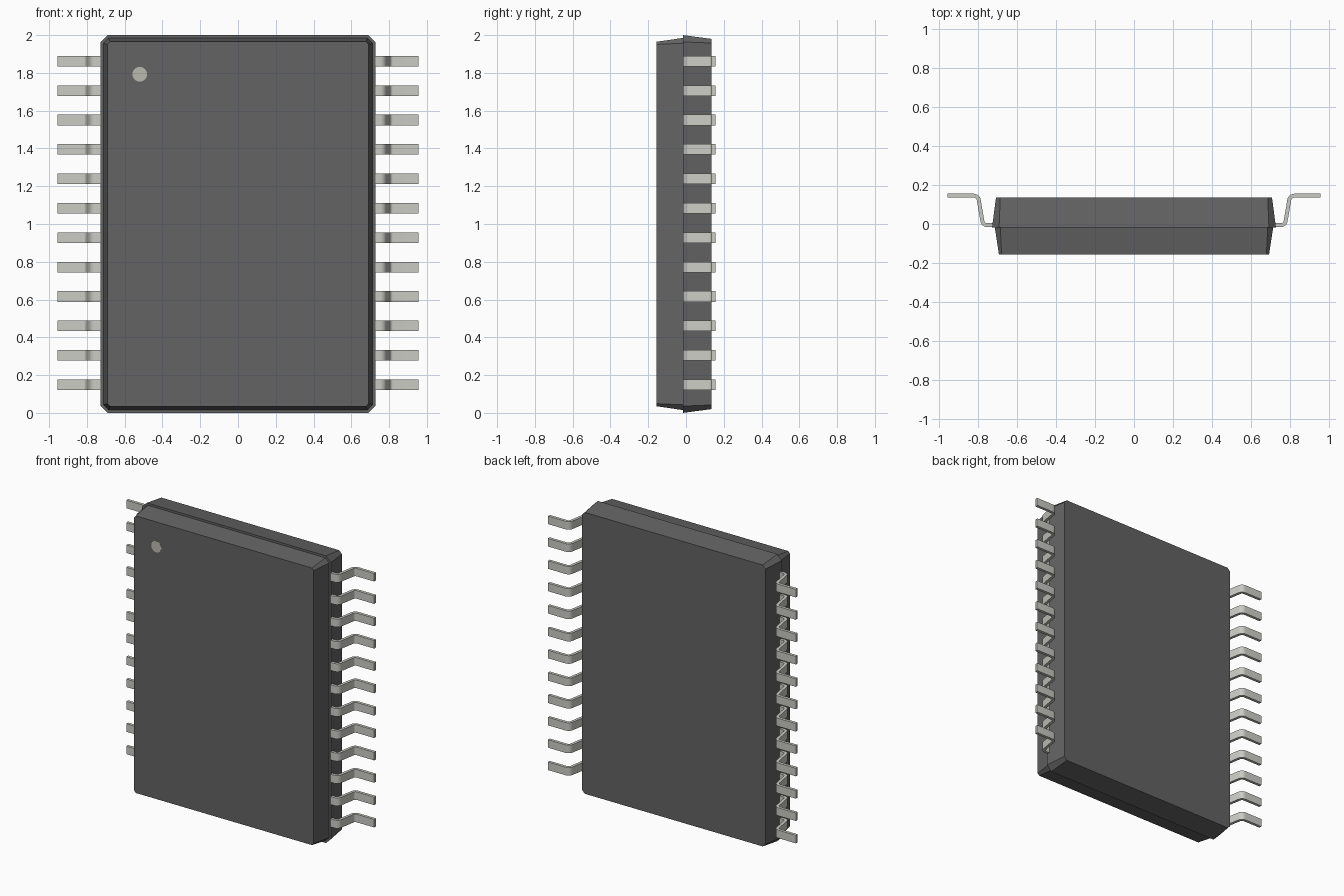
import bpy, bmesh, math
from mathutils import Vector

if "Cube" in bpy.data.objects:
    bpy.data.objects.remove(bpy.data.objects["Cube"])


def material(name, rgb):
    m = bpy.data.materials.new(name)
    m.diffuse_color = (*rgb, 1)
    m.use_nodes = True
    m.node_tree.nodes["Principled BSDF"].inputs["Base Color"].default_value = m.diffuse_color
    return m


PLASTIC = material("dark_plastic", (0.125, 0.125, 0.125))
METAL = material("lead_metal", (0.6, 0.6, 0.56))
MARK = material("mark_paint", (0.5, 0.49, 0.43))


def finish(bm, name, mat):
    bmesh.ops.recalc_face_normals(bm, faces=bm.faces)
    mesh = bpy.data.meshes.new(name)
    bm.to_mesh(mesh)
    bm.free()
    mesh.materials.append(mat)
    ob = bpy.data.objects.new(name, mesh)
    bpy.context.collection.objects.link(ob)
    return ob


def loft(rings, name, mat):
    """Join equal-length rings of points with side faces and end caps."""
    bm = bmesh.new()
    vs = [[bm.verts.new(p) for p in ring] for ring in rings]
    n = len(vs[0])
    for a, b in zip(vs, vs[1:]):
        for i in range(n):
            j = (i + 1) % n
            bm.faces.new((a[i], a[j], b[j], b[i]))
    bm.faces.new(vs[0])
    bm.faces.new(vs[-1])
    return finish(bm, name, mat)


def octagon(hx, hz, c, y):
    """Rectangle with cut corners in the XZ plane, centred on z = 1."""
    pts = [(hx, hz - c), (hx - c, hz), (c - hx, hz), (-hx, hz - c),
           (-hx, c - hz), (c - hx, -hz), (hx - c, -hz), (hx, c - hz)]
    return [(x, y, 1 + z) for x, z in pts]


# moulded body halves, stepped slightly at the parting line
PART_Y = -0.017
loft([octagon(0.713, 0.985, 0.028, PART_Y), octagon(0.692, 0.965, 0.014, -0.155)],
     "body_front_half", PLASTIC)
loft([octagon(0.727, 1.0, 0.036, PART_Y), octagon(0.707, 0.98, 0.022, 0.135)],
     "body_back_half", PLASTIC)

# round pin-one mark
def circle(y, r=0.039, n=32):
    return [(-0.52 + r * math.cos(2 * math.pi * i / n), y,
             1.793 + r * math.sin(2 * math.pi * i / n)) for i in range(n)]

loft([circle(-0.150), circle(-0.1565)], "pin_one_mark", MARK)


# gull-wing lead: centre line with two rounded bends
def fillet(a, b, c, r, steps=6):
    """Points and normals along an arc of radius r rounding corner b."""
    d1, d2 = (b - a).normalized(), (c - b).normalized()
    turn = d1.x * d2.y - d1.y * d2.x
    angle = math.acos(d1.dot(d2))
    s = math.copysign(1, turn)
    start = b - d1 * r * math.tan(angle / 2)
    left = Vector((-d1.y, d1.x))
    centre = start + left * s * r
    out = []
    for i in range(steps + 1):
        t = s * angle * i / steps
        nrm = Vector((left.x * math.cos(t) - left.y * math.sin(t),
                      left.x * math.sin(t) + left.y * math.cos(t)))
        out.append((centre - nrm * s * r, nrm))
    return out


P = [Vector(p) for p in ((0.69, -0.006), (0.773, -0.006), (0.799, 0.145), (0.955, 0.145))]
UP = Vector((0, 1))
path = ([(P[0], UP)] + fillet(P[0], P[1], P[2], 0.026)
        + fillet(P[1], P[2], P[3], 0.026) + [(P[3], UP)])

COUNT, Z0, Z1, HALF_W, HALF_T = 12, 0.149, 1.862, 0.028, 0.010
rings = []
for p, n in path:
    a, b = p + n * HALF_T, p - n * HALF_T
    rings.append([(a.x, a.y, Z0 - HALF_W), (a.x, a.y, Z0 + HALF_W),
                  (b.x, b.y, Z0 + HALF_W), (b.x, b.y, Z0 - HALF_W)])
leads = loft(rings, "leads", METAL)

bpy.context.view_layer.objects.active = leads
leads.select_set(True)
bpy.ops.object.shade_smooth_by_angle(angle=math.radians(35))

# repeat up the side and mirror to the other side
arr = leads.modifiers.new("repeat", 'ARRAY')
arr.count = COUNT
arr.use_relative_offset = False
arr.use_constant_offset = True
arr.constant_offset_displace = (0, 0, (Z1 - Z0) / (COUNT - 1))
mir = leads.modifiers.new("mirror", 'MIRROR')
mir.use_mirror_merge = False
